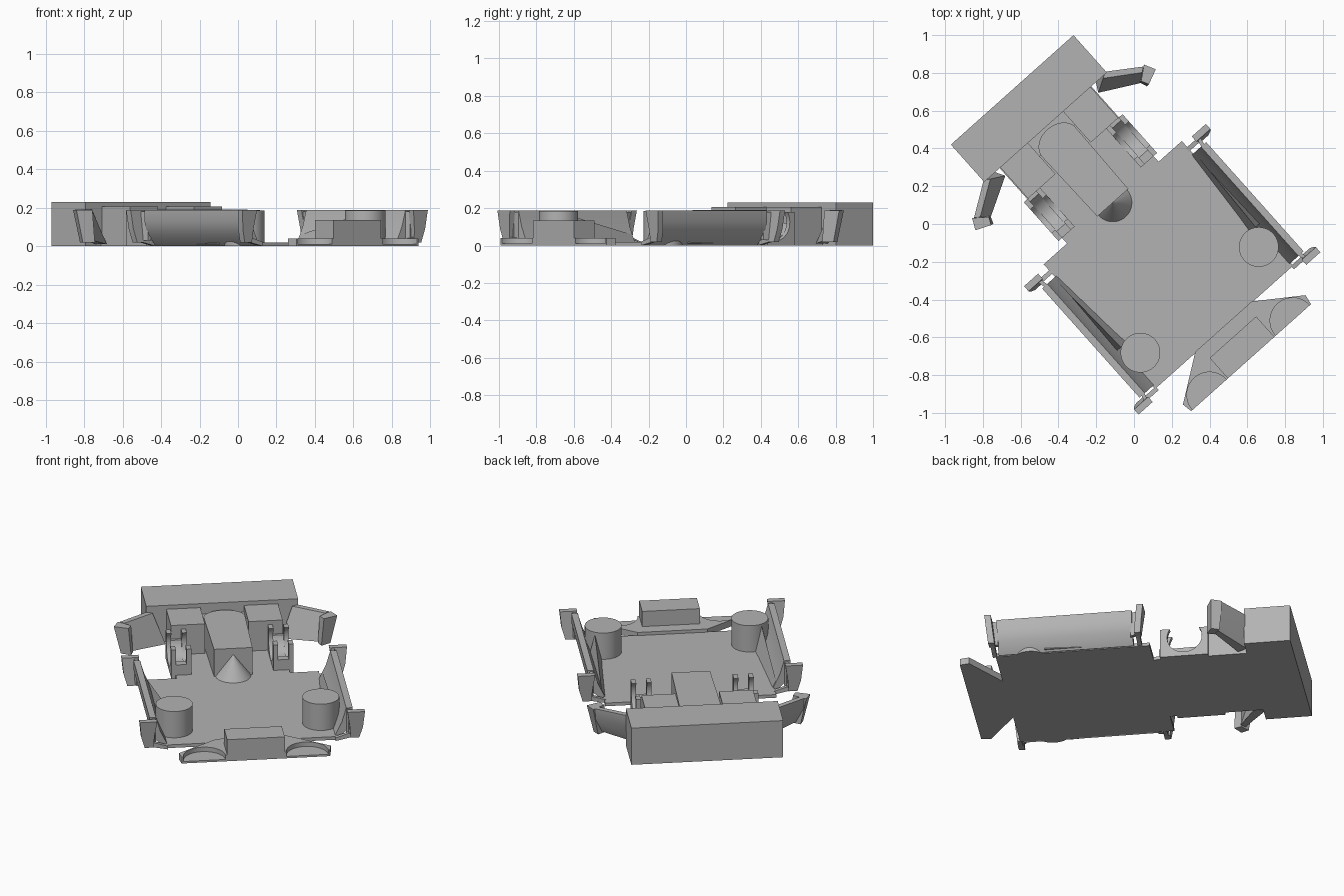
import bpy, bmesh
from math import radians, cos, sin
from mathutils import Matrix

cube = bpy.data.objects.get("Cube")
if cube:
    bpy.data.objects.remove(cube, do_unlink=True)

grey = bpy.data.materials.new("plain_grey")
grey.use_nodes = True
grey.diffuse_color = (0.45, 0.45, 0.45, 1)
grey.node_tree.nodes["Principled BSDF"].inputs["Base Color"].default_value = (0.45, 0.45, 0.45, 1)

# Design space: u across, v from rear to front, z up; the whole body is turned on the ground
PLACE = Matrix.Translation((-0.645, 0.71, 0)) @ Matrix.Rotation(radians(41.75), 4, 'Z')


def loft(name, *sections):
    """Skin matching closed sections of (u, v, z) points and cap both ends."""
    bm = bmesh.new()
    rings = [[bm.verts.new((u, -v, z)) for u, v, z in s] for s in sections]
    for a, b in zip(rings, rings[1:]):
        for i in range(len(a)):
            j = (i + 1) % len(a)
            bm.faces.new((a[i], a[j], b[j], b[i]))
    bm.faces.new(rings[0])
    bm.faces.new(rings[-1])
    bmesh.ops.recalc_face_normals(bm, faces=bm.faces)
    bm.transform(PLACE)
    mesh = bpy.data.meshes.new(name)
    bm.to_mesh(mesh)
    bm.free()
    mesh.materials.append(grey)
    ob = bpy.data.objects.new(name, mesh)
    bpy.context.collection.objects.link(ob)
    bpy.ops.object.select_all(action='DESELECT')
    ob.select_set(True)
    bpy.context.view_layer.objects.active = ob
    bpy.ops.object.shade_smooth_by_angle(angle=radians(30))
    return ob


def plan(name, outline, z0, z1):
    """Extrude a (u, v) outline upwards."""
    return loft(name, *[[(u, v, z) for u, v in outline] for z in (z0, z1)])


def box(name, u0, u1, v0, v1, z0, z1):
    return plan(name, [(u0, v0), (u1, v0), (u1, v1), (u0, v1)], z0, z1)


def arc(cx, cy, r, start, end, n=24, ry=None):
    ry = ry or r
    angles = [radians(start + (end - start) * i / n) for i in range(n + 1)]
    return [(cx + r * cos(a), cy + ry * sin(a)) for a in angles]


# Floor and rear block
box("main_floor", -0.49, 0.49, 0.80, 1.685, 0, 0.02)
box("rear_floor", -0.325, 0.325, 0.26, 0.80, 0, 0.02)
box("rear_block", -0.435, 0.435, 0, 0.265, 0, 0.23)

# Centre tunnel with a rounded rear end and a half cone in front
plan("centre_tunnel", [(0.11, 0.80), (-0.11, 0.80)]
     + arc(0, 0.37, 0.118, 180, 360, ry=0.09), 0, 0.19)
box("tunnel_rear_step", -0.125, 0.125, 0.265, 0.36, 0, 0.165)
half = arc(0, 0.80, 0.105, 0, 180)
loft("half_cone", [(u, v, 0.015) for u, v in half],
     [(u * 0.02, 0.80 + (v - 0.80) * 0.02, 0.15) for u, v in half])

# Front bumper plate with two half-round recesses and a raised block
base = [(0.2, 1.68), (-0.2, 1.68), (-0.435, 1.845), (-0.425, 1.90)]
tips = [(0.425, 1.90), (0.435, 1.845)]
plan("bumper_base", base + tips, 0, 0.012)
plan("bumper_plate", base + arc(-0.295, 1.90, 0.12, 180, 360)
     + arc(0.295, 1.90, 0.12, 180, 360) + tips, 0.012, 0.04)
box("bumper_block", -0.165, 0.165, 1.755, 1.90, 0.012, 0.135)


def prism_u(name, profile, u0, u1):
    """Extrude a (v, z) profile across the body."""
    return loft(name, *[[(u, v, z) for v, z in profile] for u in (u0, u1)])


def prism_v(name, profile, v0, v1, s):
    """Extrude a (u, z) profile along the body on side s."""
    return loft(name, *[[(s * u, v, z) for u, z in profile] for v in (v0, v1)])


# Wheel cradle profiles: side plates with a round notch, and a lower saddle
cradle = ([(0.485, 0), (0.76, 0), (0.76, 0.18)]
          + arc(0.62, 0.125, 0.10, 33, -213) + [(0.485, 0.18)])
saddle = ([(0.485, 0), (0.76, 0), (0.76, 0.085), (0.715, 0.085)]
          + arc(0.615, 0.15, 0.115, -40, -165) + [(0.485, 0.12)])

for side, s in (("left", 1), ("right", -1)):
    # Blocks beside the tunnel
    box(side + "_inner_block", s * 0.125, s * 0.32, 0.265, 0.485, 0, 0.205)

    # Cradle
    prism_u(side + "_cradle_inner_plate", cradle, s * 0.235, s * 0.262)
    prism_u(side + "_cradle_outer_plate", cradle, s * 0.323, s * 0.35)
    prism_u(side + "_cradle_saddle", saddle, s * 0.262, s * 0.323)

    # Front post
    plan(side + "_front_post", arc(s * 0.42, 1.49, 0.105, 0, 352.5, 47), 0, 0.185)

    # Flared side wall and the sloping wedge inside it
    prism_v(side + "_side_wall",
            [(0.477, 0.01), (0.50, 0), (0.56, 0.06), (0.582, 0.13), (0.582, 0.187),
             (0.545, 0.187), (0.52, 0.10)], 0.89, 1.665, s)
    loft(side + "_wall_wedge",
         [(s * 0.475, 0.90, 0.01), (s * 0.50, 0.90, 0.01), (s * 0.50, 0.90, 0.06)],
         [(s * 0.437, 1.40, 0.01), (s * 0.52, 1.40, 0.01), (s * 0.478, 1.40, 0.17)])

    # Fender flaps at both ends of the wall, each on a thin arm
    for end, v, lean in (("rear", 0.855, -0.02), ("front", 1.69, 0.02)):
        flap = [(0.565, 0.02), (0.615, 0.02), (0.635, 0.09), (0.645, 0.188),
                (0.545, 0.188), (0.56, 0.09)]
        loft(f"{side}_{end}_flap",
             *[[(s * u, v + t + lean * z / 0.19, z) for u, z in flap]
               for t in (-0.018, 0.018)])
        prism_v(f"{side}_{end}_flap_arm",
                [(0.48, 0), (0.575, 0.02), (0.575, 0.05), (0.48, 0.02)],
                v - 0.012, v + 0.012, s)
        w = 0.90 if end == "rear" else 1.66
        plan(f"{side}_{end}_flap_link",
             [(s * 0.545, w), (s * 0.565, w), (s * 0.575, v), (s * 0.555, v)], 0.03, 0.18)

    # Rear fender: slanted panel with a flared end flap
    loft(side + "_rear_fender",
         [(s * 0.33, 0.315, 0.01), (s * 0.36, 0.26, 0.01), (s * 0.43, 0.255, 0.12),
          (s * 0.43, 0.255, 0.19), (s * 0.40, 0.275, 0.19)],
         [(s * 0.53, 0.425, 0.03), (s * 0.555, 0.40, 0.03), (s * 0.595, 0.375, 0.12),
          (s * 0.60, 0.37, 0.19), (s * 0.575, 0.39, 0.19)])
    loft(side + "_rear_fender_flap",
         [(s * 0.53, 0.42, 0.02), (s * 0.58, 0.385, 0.02), (s * 0.61, 0.365, 0.188),
          (s * 0.54, 0.42, 0.188)],
         [(s * 0.545, 0.462, 0.02), (s * 0.60, 0.43, 0.02), (s * 0.64, 0.425, 0.188),
          (s * 0.56, 0.46, 0.188)])
